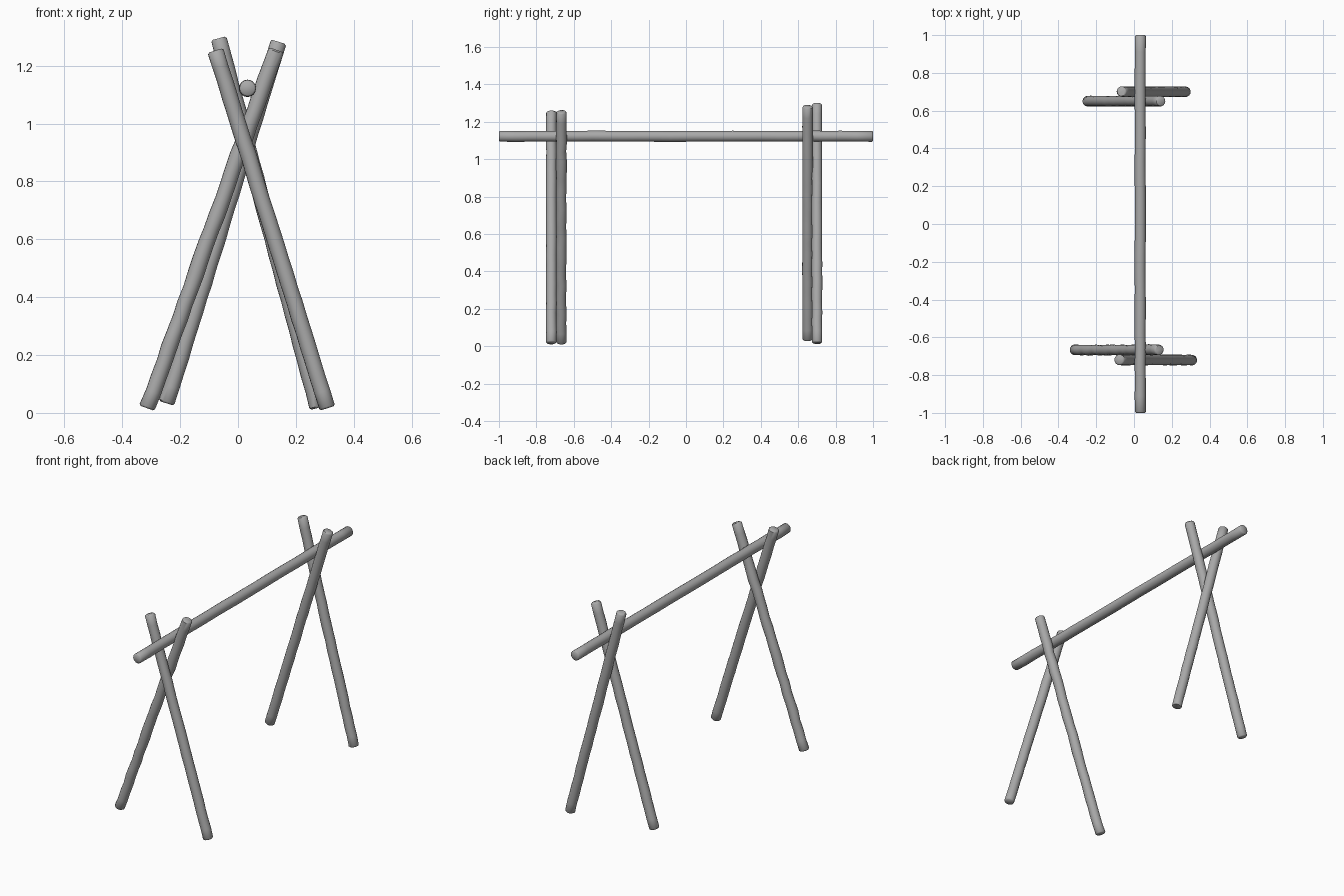
import bpy
import bmesh
import math
import random
from mathutils import Vector

random.seed(4)
SIDES = 16
STEPS = 24

if "Cube" in bpy.data.objects:
    bpy.data.objects.remove(bpy.data.objects["Cube"], do_unlink=True)

# Weathered wood colour shared by all poles
wood = bpy.data.materials.new("weathered_grey_wood")
wood.use_nodes = True
grey = (0.4, 0.4, 0.4, 1)
wood.diffuse_color = grey
shader = wood.node_tree.nodes["Principled BSDF"]
shader.inputs["Base Color"].default_value = grey
shader.inputs["Roughness"].default_value = 0.9


def pole(name, start, end, radius, wobble):
    """Round log from start to end, slightly uneven, with softened rims."""
    start, end = Vector(start), Vector(end)
    axis = (end - start).normalized()
    length = (end - start).length
    side = axis.orthogonal().normalized()
    up = axis.cross(side)

    # Stations along the log: a narrow rim ring at each end softens the cut
    rim = 0.006
    stations = [(0, radius - rim)]
    stations += [(rim + (length - 2 * rim) * i / STEPS, radius) for i in range(STEPS + 1)]
    stations += [(length, radius - rim)]

    bm = bmesh.new()
    rings = []
    for distance, r in stations:
        drift = side * random.uniform(-wobble, wobble) + up * random.uniform(-wobble, wobble)
        centre = start + axis * distance + drift
        r += random.uniform(-wobble, wobble) / 2
        ring = []
        for k in range(SIDES):
            a = math.tau * k / SIDES
            ring.append(bm.verts.new(centre + (side * math.cos(a) + up * math.sin(a)) * r))
        rings.append(ring)
    for lower, upper in zip(rings, rings[1:]):
        for k in range(SIDES):
            n = (k + 1) % SIDES
            bm.faces.new((lower[k], lower[n], upper[n], upper[k]))
    bm.faces.new(rings[0][::-1])
    bm.faces.new(rings[-1])
    bmesh.ops.recalc_face_normals(bm, faces=bm.faces)

    mesh = bpy.data.meshes.new(name)
    bm.to_mesh(mesh)
    bm.free()
    mesh.materials.append(wood)
    obj = bpy.data.objects.new(name, mesh)
    bpy.context.collection.objects.link(obj)
    bpy.ops.object.select_all(action="DESELECT")
    obj.select_set(True)
    bpy.context.view_layer.objects.active = obj
    bpy.ops.object.shade_smooth_by_angle(angle=math.radians(50))


# Crossed legs at each end: foot x, foot z, head x, head z, y, unevenness
legs = {
    "front_left_leg": (0.309, 0.016, -0.078, 1.253, -0.72, 0.001),
    "front_right_leg": (-0.314, 0.016, 0.133, 1.255, -0.667, 0.002),
    "back_left_leg": (0.276, 0.017, -0.067, 1.295, 0.70, 0.001),
    "back_right_leg": (-0.247, 0.033, 0.14, 1.283, 0.65, 0.001),
}
for name, (foot_x, foot_z, head_x, head_z, y, wobble) in legs.items():
    pole(name, (foot_x, y, foot_z), (head_x, y, head_z), 0.028, wobble)

# Ridge pole resting in the crossings
pole("ridge_pole", (0.033, -1, 1.122), (0.033, 1, 1.122), 0.029, 0.0007)
